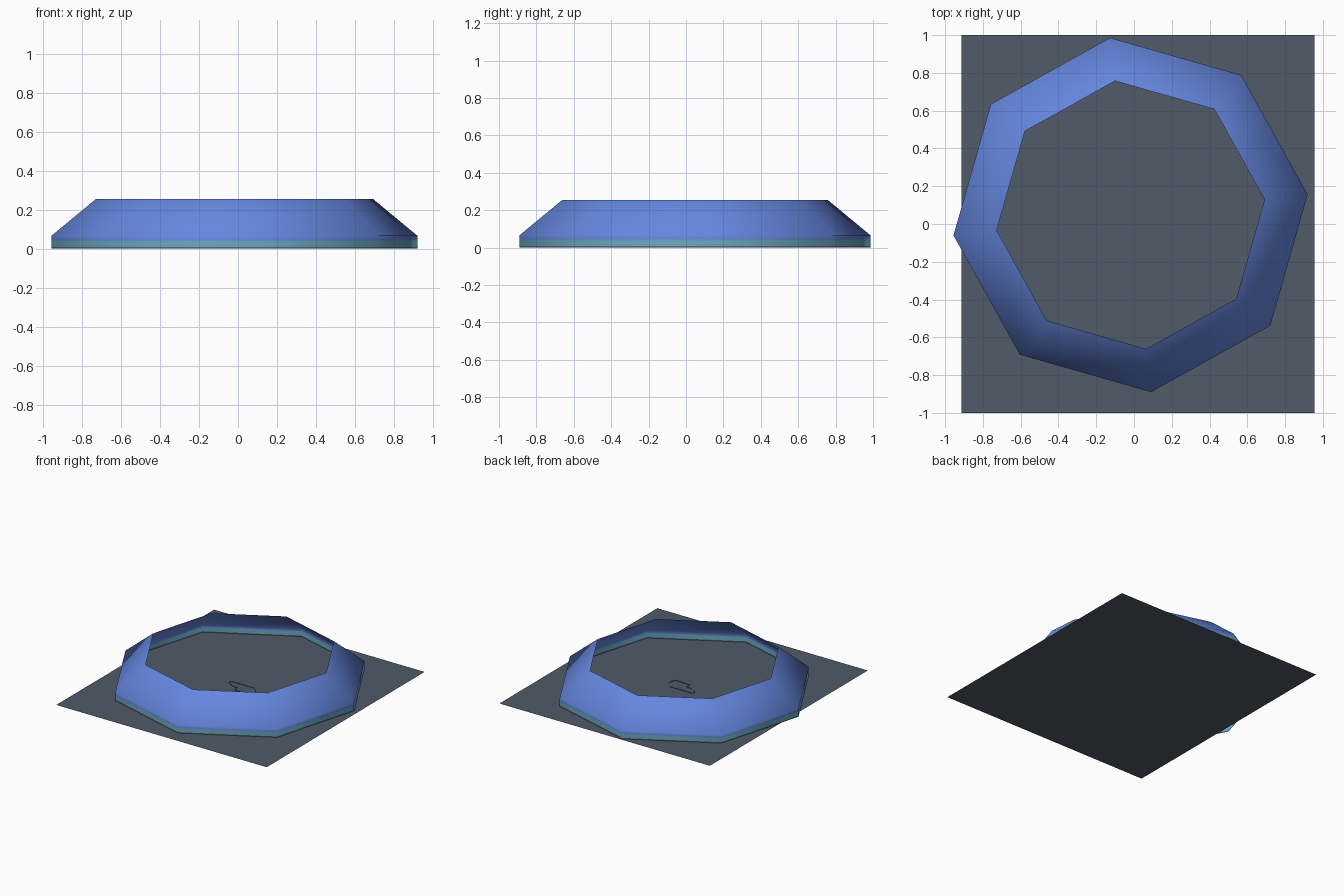
import bpy, bmesh, math

if "Cube" in bpy.data.objects:
    bpy.data.objects.remove(bpy.data.objects["Cube"])

CX, CY = -0.018, 0.048   # ring centre
SIDES = 8
TURN = math.radians(6.6)


def material(name, rgb):
    m = bpy.data.materials.new(name)
    m.diffuse_color = (*rgb, 1)
    m.use_nodes = True
    m.node_tree.nodes["Principled BSDF"].inputs["Base Color"].default_value = m.diffuse_color
    return m


blue = material("blue", (0.13, 0.24, 0.73))
teal = material("teal", (0.15, 0.40, 0.55))
edge_grey = material("grey teal", (0.08, 0.15, 0.19))
slate = material("slate", (0.080, 0.105, 0.140))


def make_object(name, bm, mats):
    me = bpy.data.meshes.new(name)
    bm.to_mesh(me)
    bm.free()
    ob = bpy.data.objects.new(name, me)
    bpy.context.collection.objects.link(ob)
    for m in mats:
        me.materials.append(m)
    return ob


# Flat ground sheet
bm = bmesh.new()
bm.faces.new([bm.verts.new(p) for p in
              ((-0.912, -1, 0), (0.955, -1, 0), (0.955, 1, 0), (-0.912, 1, 0))])
make_object("base_sheet", bm, [slate])

# Octagonal open ring wall: profile of (radius, height, material of band above)
profile = [(0.944, 0.0, 2), (0.944, 0.008, 1), (0.944, 0.042, 0),
           (0.944, 0.066, 0), (0.714, 0.255, 0)]
bm = bmesh.new()
loops = []
for r, z, _ in profile:
    loops.append([bm.verts.new((CX + r * math.cos(TURN + i * math.tau / SIDES),
                                CY + r * math.sin(TURN + i * math.tau / SIDES), z))
                  for i in range(SIDES)])
for k in range(len(profile) - 1):
    for i in range(SIDES):
        j = (i + 1) % SIDES
        f = bm.faces.new((loops[k][i], loops[k][j], loops[k + 1][j], loops[k + 1][i]))
        f.material_index = profile[k][2]
        f.smooth = True
make_object("ring_wall", bm, [blue, teal, edge_grey])

# Thin raised outline in the middle of the sheet
outer = [(-0.102, 0.030), (-0.040, -0.007), (0.000, -0.008), (0.004, -0.050),
         (0.143, -0.055), (0.145, 0.015), (0.105, 0.057), (-0.102, 0.057)]
bm = bmesh.new()
face = bm.faces.new([bm.verts.new((x, y, 0.004)) for x, y in outer])
bmesh.ops.inset_region(bm, faces=[face], thickness=0.011, use_boundary=True)
bmesh.ops.delete(bm, geom=[face], context='FACES_ONLY')
rim = bmesh.ops.extrude_face_region(bm, geom=bm.faces[:])
for v in rim["geom"]:
    if isinstance(v, bmesh.types.BMVert):
        v.co.z = 0.001
bmesh.ops.recalc_face_normals(bm, faces=bm.faces[:])
make_object("centre_outline", bm, [slate])
